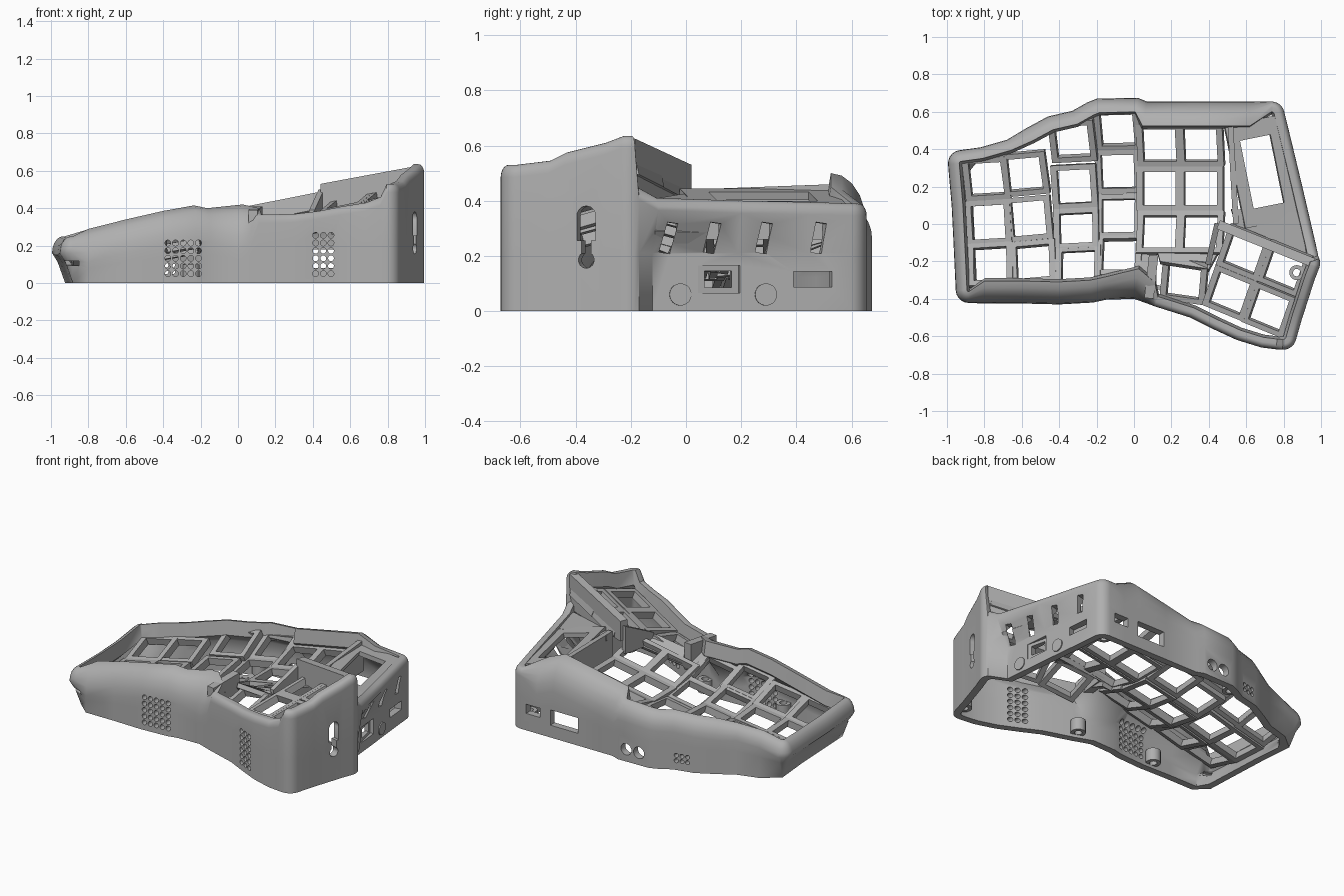
import bpy, bmesh, math
from mathutils import Vector, Matrix, Euler

cube = bpy.data.objects.get("Cube")
if cube:
    bpy.data.objects.remove(cube)

grey = bpy.data.materials.new("matte_grey")
grey.use_nodes = True
grey.diffuse_color = (0.43, 0.43, 0.43, 1)
grey.node_tree.nodes["Principled BSDF"].inputs["Base Color"].default_value = (0.43, 0.43, 0.43, 1)


def finish(name, bm, smooth=True):
    """Turn a bmesh into a grey object."""
    bmesh.ops.recalc_face_normals(bm, faces=bm.faces)
    mesh = bpy.data.meshes.new(name)
    bm.to_mesh(mesh)
    bm.free()
    mesh.materials.append(grey)
    ob = bpy.data.objects.new(name, mesh)
    bpy.context.collection.objects.link(ob)
    if smooth:
        smooth_shade(ob)
    return ob


def smooth_shade(ob):
    bpy.ops.object.select_all(action="DESELECT")
    ob.select_set(True)
    bpy.context.view_layer.objects.active = ob
    bpy.ops.object.shade_smooth_by_angle(angle=math.radians(38))


# Outer shell: plan outline with rim height, counterclockwise from front left
OUTLINE = [
    (-.95, -.42, .25), (-.8, -.425, .29), (-.6, -.425, .34), (-.4, -.43, .385), (-.22, -.42, .415),
    (-.15, -.405, .4), (0, -.4, .42), (.07, -.425, .4), (.11, -.44, .365), (.3, -.5, .37),
    (.42, -.56, .385), (.55, -.62, .41), (.68, -.66, .43), (.76, -.67, .46), (.85, -.675, .53),
    (.9, -.5, .545), (.92, -.44, .575), (.965, -.3, .61), (1, -.21, .635), (.985, -.17, .45),
    (.97, -.1, .41), (.9, .2, .4), (.84, .45, .395), (.79, .655, .39), (.62, .655, .45),
    (.5, .655, .5), (.3, .655, .46), (.07, .655, .41), (.02, .675, .37), (-.2, .67, .36),
    (-.25, .65, .355), (-.33, .605, .355), (-.46, .575, .345), (-.58, .51, .33), (-.68, .45, .31),
    (-.82, .41, .285), (-1, .385, .25), (-.975, .1, .24), (-.965, -.1, .24)]
CORNER_R = .07


def rim_width(x, y):
    if x > .72 or (x > .1 and y < -.3):
        return .055
    if x < -.9 or (x < -.6 and y > .3):
        return .06
    if y > .3:
        return .13 if x > .04 else .075
    return .16 if abs(x) < .05 else .12


def lean(x, y):
    """Inset of the lower wall: leaning left end, recessed right side."""
    if x < -.9:
        return .07, .03
    if x > .75 and y > -.11:
        r = max(0, .1 * (.62 - y) / .72)
        return r, r
    return 0, 0


def section(x, y, z):
    """Closed wall profile as (inset, height) pairs."""
    w = rim_width(x, y)
    r = .03 if w == .055 else w
    low, mid = lean(x, y)
    spring = z - 1.5 * r
    zm = min(.21, spring * .7)
    pts = [(low, 0), (mid, zm)]
    for k in range(6):
        a = k * math.pi / 10
        pts.append((r * (1 - math.cos(a)), spring + 1.5 * r * math.sin(a)))
    pts += [(w, z), (w + .015, z - .09), (w - .005, z - .11), (.045, min(spring - .03, z - .12)),
            (mid + .045, zm - .03), (low + .045, 0)]
    return pts


rings = []
n = len(OUTLINE)
for i, (x, y, z) in enumerate(OUTLINE):
    p = Vector((x, y))
    d0 = (p - Vector(OUTLINE[i - 1][:2])).normalized()
    d1 = (Vector(OUTLINE[(i + 1) % n][:2]) - p).normalized()
    n0, n1 = Vector((-d0.y, d0.x)), Vector((-d1.y, d1.x))
    miter = (n0 + n1) / (1 + n0.dot(n1))
    turn = d0.x * d1.y - d0.y * d1.x
    for f in (range(6) if turn > .5 else [None]):
        ring = []
        for inset, h in section(x, y, z):
            q = p + miter * inset
            if f is not None and inset < CORNER_R:
                out = -n0.slerp(n1, f / 5)
                q = p + miter * CORNER_R + out * (CORNER_R - inset)
            ring.append((q.x, q.y, h))
        rings.append(ring)
bm = bmesh.new()
loops = [[bm.verts.new(v) for v in r] for r in rings]
for a, b in zip(loops, loops[1:] + loops[:1]):
    for j in range(len(a)):
        k = (j + 1) % len(a)
        bm.faces.new((a[j], b[j], b[k], a[k]))
bmesh.ops.remove_doubles(bm, verts=bm.verts, dist=.0005)
shell = finish("case_shell", bm, smooth=False)

# Cutters for every opening in the shell
cut = bmesh.new()


def cut_box(c, size, rz=0, ry=0):
    m = Matrix.LocRotScale(Vector(c), Euler((ry, 0, rz)), Vector(size))
    bmesh.ops.create_cube(cut, size=1, matrix=m)


def cut_tube(c, r, depth, rz=0):
    m = Matrix.Translation(c) @ Matrix.Rotation(rz, 4, "Z") @ Matrix.Rotation(math.pi / 2, 4, "X")
    bmesh.ops.create_cone(cut, cap_ends=True, segments=14, radius1=r, radius2=r, depth=depth, matrix=m)


def grille(x, y, z, cols, rows, pitch):
    for i in range(cols):
        for j in range(rows):
            cut_tube((x + i * pitch, y, z + j * pitch), pitch * .38, .26)


grille(-.375, -.44, .05, 5, 5, .041)
grille(.415, -.58, .05, 3, 6, .041)
grille(-.42, .56, .06, 3, 2, .035)
cut_box((.42, .64, .13), (.2, .2, .1))
cut_box((.645, .64, .14), (.1, .2, .06))
for x in (-.13, -.04):
    cut_tube((x, .66, .08), .038, .2)
cut_box((-.93, -.4, .105), (.16, .1, .025), 0, .1)
SIDE = math.radians(13)


def side_x(y):
    """Surface of the lower right wall."""
    return .965 - .233 * (y + .07) - lean(.8, max(y, -.09))[0]


for y, z, wide, high in ((.12, .115, .1, .06), (.46, .115, .14, .055)):
    cut_box((side_x(y), y, z), (.2, wide, high), SIDE)
cut_box((side_x(.12), .12, .115), (.03, .15, .1), SIDE)
for y in (-.07, .09, .28, .48):
    cut_box((side_x(y), y, .265), (.2, .04, .11), SIDE, -.15)
THUMB = math.radians(-17)
for z, r in ((.345, .036), (.185, .03)):
    cut_tube((.94, -.36, z), r, .16, THUMB + math.pi / 2)
cut_box((.94, -.36, .3), (.16, .07, .09), THUMB)
cut_box((.94, -.36, .23), (.16, .035, .1), THUMB)
cutter = finish("opening_cutter", cut, smooth=False)
cutter.hide_render = True
mod = shell.modifiers.new("openings", "BOOLEAN")
mod.object, mod.operation, mod.solver, mod.use_self = cutter, "DIFFERENCE", "EXACT", True
bpy.context.view_layer.objects.active = shell
bpy.ops.object.modifier_apply(modifier="openings")
bpy.data.objects.remove(cutter)
smooth_shade(shell)


def frame(name, loc, rot, outer=(.245, .235), hole=(.178, .178), thick=.045):
    """Flat plate with one rectangular opening."""
    bm = bmesh.new()
    m = Matrix.LocRotScale(Vector(loc), Euler(rot), None)
    rects = []
    for (w, h), z in ((outer, 0), (hole, 0), (hole, -thick), (outer, -thick)):
        rects.append([bm.verts.new(m @ Vector((sx * w / 2, sy * h / 2, z)))
                      for sx, sy in ((-1, -1), (1, -1), (1, 1), (-1, 1))])
    for a, b in zip(rects, rects[1:] + rects[:1]):
        for j in range(4):
            bm.faces.new((a[j], a[j - 1], b[j - 1], b[j]))
    return finish(name, bm, smooth=False)


# Finger key columns: x of back key, x drift per key, z, turn, key y positions
COLUMNS = [
    (-.79, .01, .14, .06, (.24, .01, -.21)),
    (-.585, .022, .175, .09, (.265, .03, -.2)),
    (-.33, .01, .19, .05, (.44, .2, -.03, -.21)),
    (-.09, .003, .205, .02, (.5, .28, .045, -.16)),
    (.135, 0, .26, 0, (.42, .19, -.04)),
    (.355, 0, .3, 0, (.42, .19, -.04))]
for c, (x, drift, z, turn, ys) in enumerate(COLUMNS):
    mid = (ys[0] + ys[-1]) / 2
    for r, y in enumerate(ys):
        off = y - mid
        frame(f"key_frame_{c}_{r}", (x + drift * r, y, z + .6 * off * off),
              (math.atan(1.2 * off), -.18, turn))

# Thumb keys lie on one sloping plane
U, V = Vector((.92, -.38)), Vector((.38, .92))
for i, (x, y, turn) in enumerate(((.265, -.305, -.14), (.585, -.155, -.39), (.8, -.24, -.39),
                                  (.51, -.37, -.39), (.72, -.46, -.39))):
    d = Vector((x - .45, y))
    z = .43 + .19 * d.dot(U) + .28 * d.dot(V)
    frame(f"thumb_frame_{i}", (x, y, z), (.27, -.19, turn))

# Right module window
frame("module_window", (.685, .28, .415), (0, .2, .2), (.3, .56), (.17, .37), .03)


def panel(name, pts, thick=.04):
    """Flat polygon thickened along its normal."""
    bm = bmesh.new()
    face = bm.faces.new([bm.verts.new(p) for p in pts])
    face.normal_update()
    shift = face.normal * thick
    ext = bmesh.ops.extrude_face_region(bm, geom=[face], use_keep_orig=True)
    bmesh.ops.translate(bm, vec=-shift, verts=[v for v in ext["geom"] if isinstance(v, bmesh.types.BMVert)])
    return finish(name, bm, smooth=False)


def upright(name, a, b, z0, za, zb, thick=.05):
    return panel(name, [(*a, z0), (*b, z0), (*b, zb), (*a, za)], thick)


# Raised walls and webs around the thumb cluster and module
upright("thumb_back_wall", (.46, .02), (.97, -.185), .4, .53, .625, -.05)
upright("thumb_left_wall", (.13, -.17), (.105, -.4), .28, .41, .39, -.05)
upright("thumb_step_wall", (.46, .0), (.41, -.22), .32, .5, .39, -.03)
upright("module_inner_wall", (.5, .54), (.53, 0), .26, .46, .44, .03)
panel("module_front_web", [(.52, .08, .44), (.55, -.02, .42), (.93, -.16, .4), (.9, .06, .385)], .03)
panel("palm_web", [(0, -.27, .35), (.12, -.36, .35), (.12, -.14, .27), (.02, -.14, .26)], .03)
panel("thumb_bridge", [(.14, -.2, .36), (.4, -.24, .37), (.46, -.13, .33), (.12, -.13, .29)], .03)


def boss(name, x, y, z, r, h):
    """Screw boss: a short tube."""
    bm = bmesh.new()
    prof = ((r, 0), (r, h), (r * .5, h), (r * .5, 0))
    vs = [bm.verts.new((x + a, y, z + b)) for a, b in prof]
    es = [bm.edges.new((vs[i - 1], vs[i])) for i in range(4)]
    bmesh.ops.spin(bm, geom=vs + es, cent=(x, y, z), axis=(0, 0, 1), angle=2 * math.pi, steps=20)
    bmesh.ops.remove_doubles(bm, verts=bm.verts, dist=.0001)
    finish(name, bm)


for i, (x, y) in enumerate(((.12, -.37), (-.45, -.36), (.82, -.58), (.72, .58), (-.25, .58))):
    boss(f"screw_boss_{i}", x, y, .02, .045, .08)
boss("thumb_boss", .87, -.26, .47, .04, .05)

# Round magnet pads on the right side
for y in (-.02, .29):
    bm = bmesh.new()
    m = (Matrix.Translation((side_x(y), y, .06)) @ Matrix.Rotation(SIDE / 2, 4, "Z")
         @ Matrix.Rotation(math.pi / 2, 4, "Y"))
    bmesh.ops.create_cone(bm, cap_ends=True, segments=28, radius1=.04, radius2=.04, depth=.009, matrix=m)
    finish("magnet_pad", bm)
